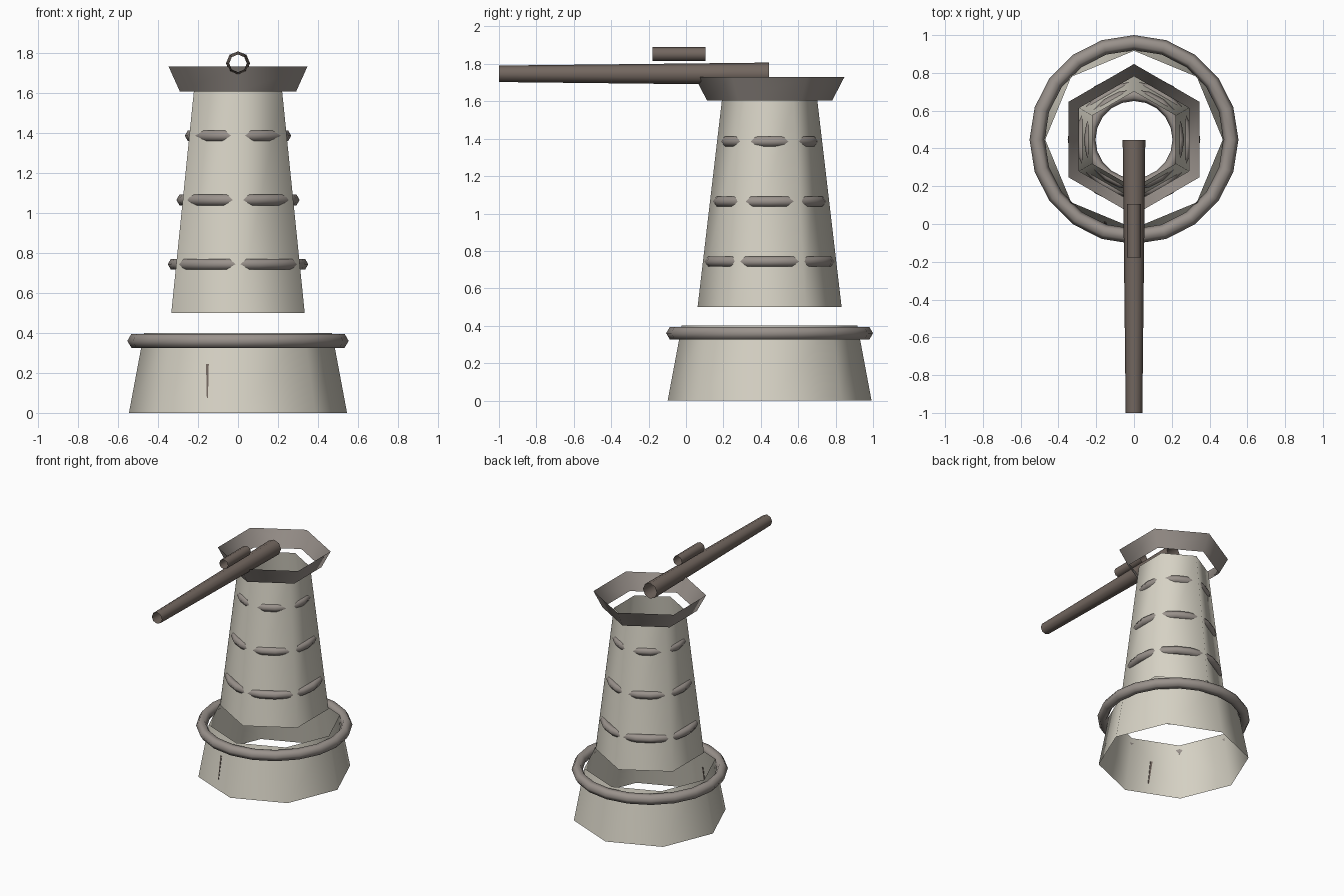
import bpy
import bmesh
from math import pi, sin, cos, tan
from mathutils import Matrix, Vector

if "Cube" in bpy.data.objects:
    bpy.data.objects.remove(bpy.data.objects["Cube"], do_unlink=True)

CENTRE = Vector((0, 0.447, 0))


def material(name, rgb):
    m = bpy.data.materials.new(name)
    m.use_nodes = True
    m.diffuse_color = (*rgb, 1)
    m.node_tree.nodes["Principled BSDF"].inputs["Base Color"].default_value = (*rgb, 1)
    return m


pale_stone = material("pale_stone", (0.68, 0.65, 0.56))
grey_stone = material("grey_stone", (0.32, 0.285, 0.26))
dark_wood = material("dark_wood", (0.17, 0.135, 0.115))


def finish(name, bm, mat, smooth=True):
    mesh = bpy.data.meshes.new(name)
    bmesh.ops.recalc_face_normals(bm, faces=bm.faces)
    bm.to_mesh(mesh)
    bm.free()
    for p in mesh.polygons:
        p.use_smooth = smooth
    mesh.materials.append(mat)
    obj = bpy.data.objects.new(name, mesh)
    bpy.context.collection.objects.link(obj)
    return obj


def grid_of_rings(bm, rings, closed=False):
    """Bridge equal rings of points with quads."""
    loops = [[bm.verts.new(p) for p in ring] for ring in rings]
    pairs = list(zip(loops, loops[1:]))
    if closed:
        pairs.append((loops[-1], loops[0]))
    for a, b in pairs:
        for i in range(len(a)):
            j = (i + 1) % len(a)
            bm.faces.new((a[i], a[j], b[j], b[i]))


def open_tube(name, sides, r0, r1, start, end, mat):
    """Open tapered tube with one corner on the local y axis."""
    bm = bmesh.new()
    axis = Vector(end) - Vector(start)
    turn = axis.to_track_quat("Z", "Y") if abs(axis.y) > 0 else Matrix.Identity(3)
    rings = []
    for r, c in ((r0, start), (r1, end)):
        angles = [pi / 2 + 2 * pi * i / sides for i in range(sides)]
        rings.append([Vector(c) + turn @ Vector((r * cos(a), r * sin(a), 0)) for a in angles])
    grid_of_rings(bm, rings)
    return finish(name, bm, mat)


def hoop(name, major, minor, z, mat, segments=20, sides=6):
    """Ring with a six-sided section around the tower axis."""
    bm = bmesh.new()
    rings = []
    for i in range(segments):
        a = 2 * pi * i / segments
        ring = []
        for k in range(sides):
            b = 2 * pi * k / sides
            r = major + minor * cos(b)
            ring.append(CENTRE + Vector((r * cos(a), r * sin(a), z + minor * sin(b))))
        rings.append(ring)
    grid_of_rings(bm, rings, closed=True)
    return finish(name, bm, mat)


def at(z):
    return CENTRE + Vector((0, 0, z))


# Octagonal footing with its rim
open_tube("base", 8, 0.545, 0.47, at(0), at(0.4), pale_stone)
hoop("base_rim", 0.513, 0.04, 0.36, grey_stone)

# Hexagonal tower, with hoops that break through its faces
open_tube("tower", 6, 0.385, 0.255, at(0.5), at(1.605), pale_stone)
for n, (z, radius) in enumerate(((0.743, 0.32), (1.064, 0.277), (1.385, 0.235))):
    hoop(f"tower_band_{n + 1}", radius, 0.031, z, grey_stone)

# Flared parapet
open_tube("parapet", 6, 0.335, 0.4, at(1.605), at(1.73), grey_stone)

# Barrel and the sighting tube above it
open_tube("barrel", 8, 0.06, 0.044, (0, 0.445, 1.747), (0, -1, 1.747), dark_wood)
open_tube("sight", 8, 0.0375, 0.0375, (0, 0.105, 1.852), (0, -0.178, 1.852), dark_wood)

# Narrow slit set in the sloping front wall of the base
bm = bmesh.new()
bmesh.ops.create_cube(bm, size=1)
for v in bm.verts:
    upper = v.co.z > 0
    half = 0.007 if upper else 0.003
    x = -0.153 + half * (1 if v.co.x > 0 else -1)
    z = 0.245 if upper else 0.075
    wall = CENTRE.y - (0.545 - 0.075 * z / 0.4) - x * tan(pi / 8)
    v.co = (x, wall + v.co.y * 0.008, z)
finish("slit", bm, dark_wood, smooth=False)
